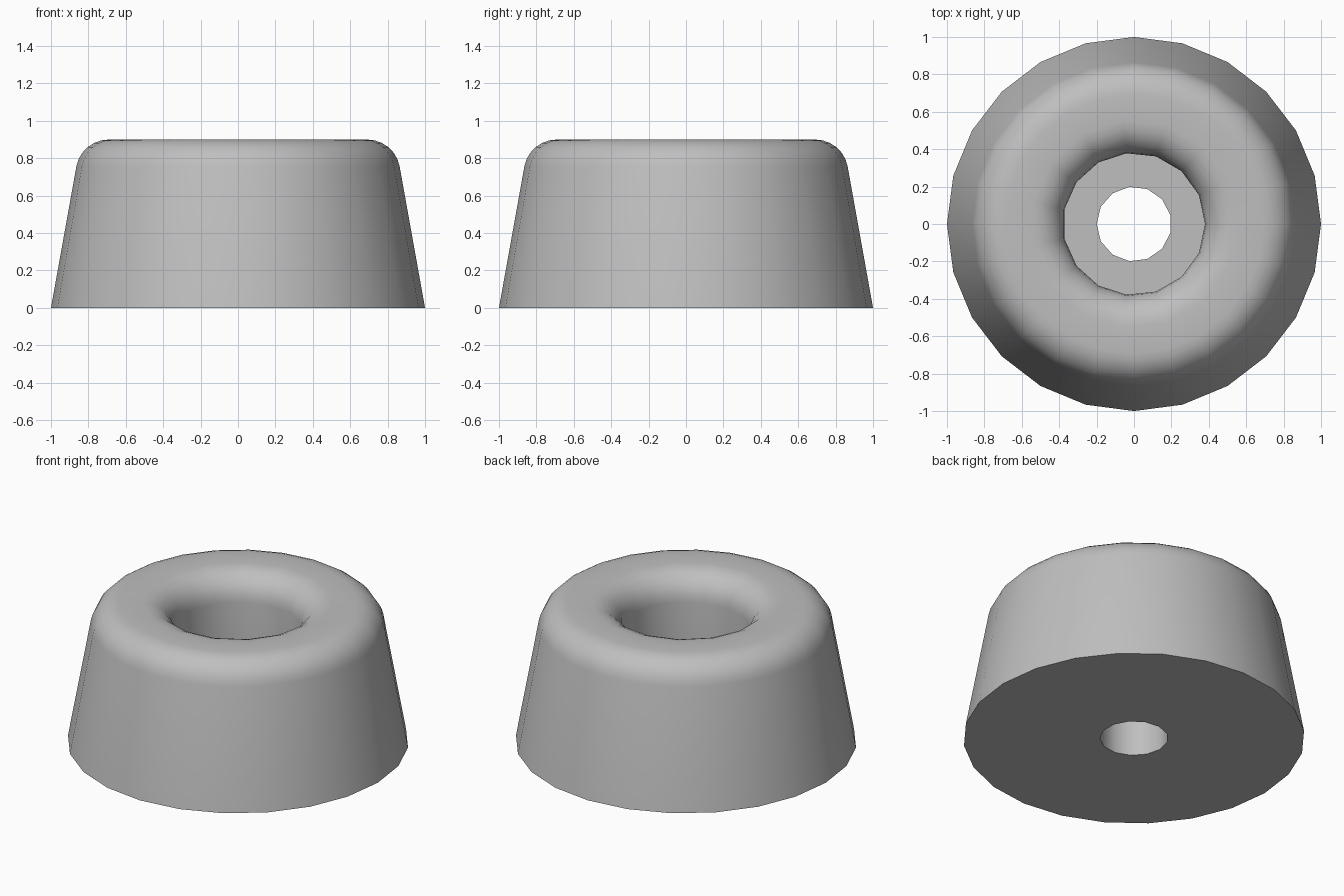
import bpy
import bmesh
from math import sin, cos, pi, radians

cube = bpy.data.objects.get("Cube")
if cube:
    bpy.data.objects.remove(cube)

HEIGHT, FILLET, TAPER = 0.9, 0.175, radians(10)
BORE, HOLE, FLOOR = 0.38, 0.2, 0.3
STEPS = 6

rubber = bpy.data.materials.new("grey rubber")
rubber.use_nodes = True
grey = (0.52, 0.52, 0.52, 1)
rubber.diffuse_color = grey
rubber.node_tree.nodes["Principled BSDF"].inputs["Base Color"].default_value = grey

bm = bmesh.new()


def lathe(profile, sides, start=0.0):
    """Revolve (radius, z) points; return the edges of the first and last ring."""
    angles = [start + 2 * pi * i / sides for i in range(sides)]
    rings = [[bm.verts.new((r * cos(a), r * sin(a), z)) for a in angles]
             for r, z in profile]
    for low, high in zip(rings, rings[1:]):
        for i in range(sides):
            j = (i + 1) % sides
            bm.faces.new((low[i], low[j], high[j], high[i]))
    return [[bm.edges.get((ring[i], ring[i - 1])) for i in range(sides)]
            for ring in (rings[0], rings[-1])]


def arc(centre_r, begin, end):
    """Fillet points just below the flat top."""
    angles = [begin + (end - begin) * i / STEPS for i in range(STEPS + 1)]
    return [(centre_r + FILLET * cos(a), HEIGHT - FILLET + FILLET * sin(a))
            for a in angles]


def annulus(outer, inner):
    """Flat ring between two loops with different numbers of sides."""
    bmesh.ops.triangle_fill(bm, use_beauty=True, edges=outer + inner)


# Tapered outer wall with its rounded shoulder
base, shoulder = lathe([(1, 0)] + arc(0.692, TAPER, pi / 2), 24)

# Rounded lip and straight wall of the wide bore
lip, bore_floor = lathe(arc(BORE + FILLET, pi / 2, pi) + [(BORE, FLOOR)], 15)

# Narrow through hole
hole_top, hole_bottom = lathe([(HOLE, FLOOR), (HOLE, 0)], 13, pi)

# Flat top, bore floor and underside
annulus(shoulder, lip)
annulus(bore_floor, hole_top)
annulus(base, hole_bottom)

bmesh.ops.recalc_face_normals(bm, faces=bm.faces)
mesh = bpy.data.meshes.new("rubber_foot")
bm.to_mesh(mesh)
bm.free()
mesh.materials.append(rubber)

foot = bpy.data.objects.new("rubber_foot", mesh)
bpy.context.collection.objects.link(foot)
bpy.context.view_layer.objects.active = foot
foot.select_set(True)
bpy.ops.object.shade_smooth_by_angle(angle=radians(35))
